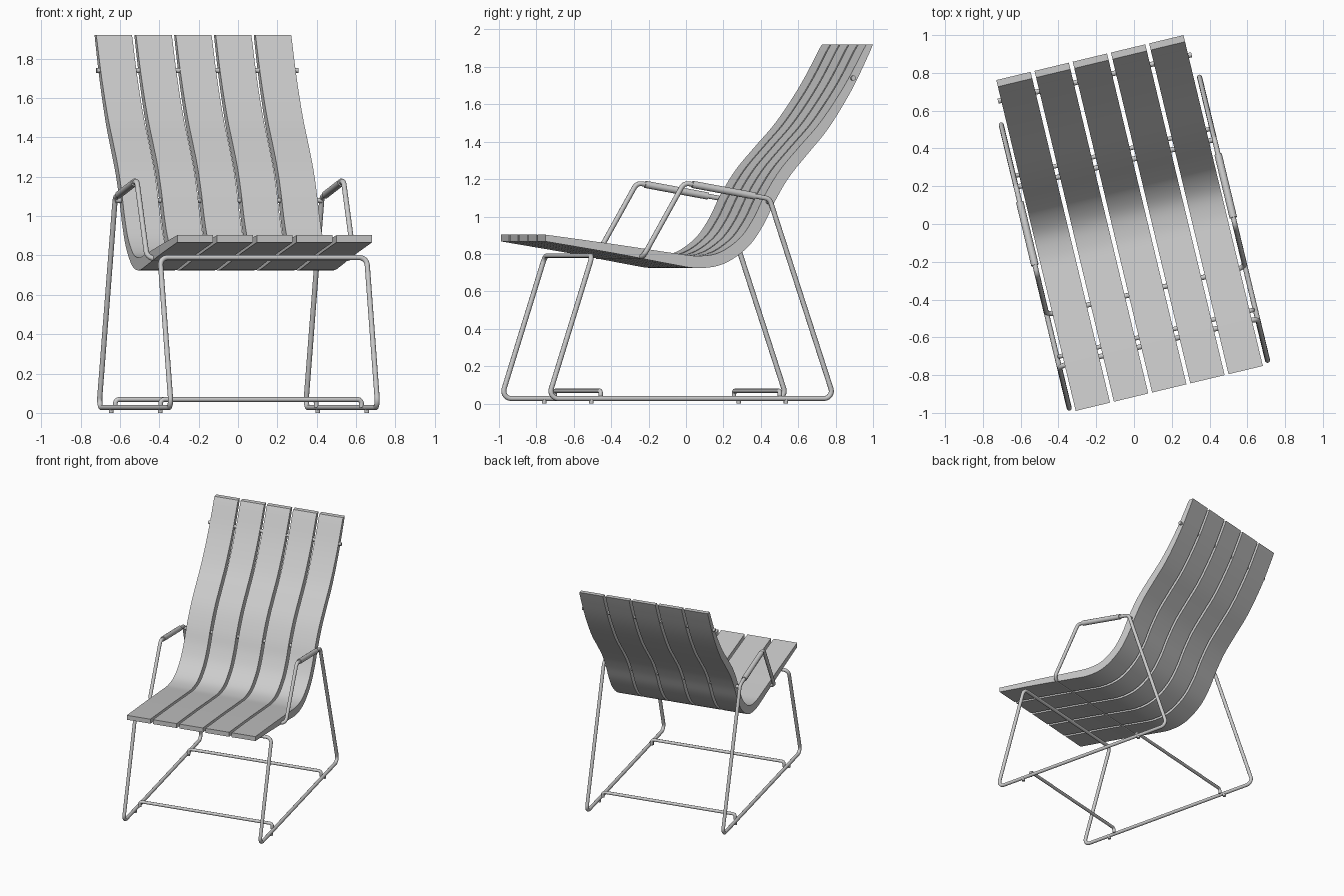
import bpy, bmesh, math
from mathutils import Vector, Matrix

if "Cube" in bpy.data.objects:
    bpy.data.objects.remove(bpy.data.objects["Cube"])

# the whole chair is turned about z; parts are built in its own frame
CHAIR = Matrix.Rotation(math.radians(13.5), 4, 'Z') @ Matrix.Translation((-0.021, 0, 0))
R = 0.0135
HALF = 0.54


def fillet(pts, rad, cyclic, n=8):
    """Round the corners of a 3D polyline."""
    out, count = [], len(pts)
    for i, p in enumerate(pts):
        p = Vector(p)
        if not cyclic and i in (0, count - 1):
            out.append(p)
            continue
        a = (Vector(pts[i - 1]) - p).normalized()
        b = (Vector(pts[(i + 1) % count]) - p).normalized()
        ang = a.angle(b)
        d = rad / math.tan(ang / 2)
        bis = (a + b).normalized()
        c = p + bis * (rad / math.sin(ang / 2))
        s, e = p + a * d - c, p + b * d - c
        sweep = s.angle(e)
        for k in range(n + 1):
            t = k / n
            out.append(c + (s * math.sin((1 - t) * sweep) + e * math.sin(t * sweep)) / math.sin(sweep))
    return out


def tube(name, pts, r=R, rad=None, cyclic=False):
    if rad:
        pts = fillet(pts, rad, cyclic)
    cu = bpy.data.curves.new(name, 'CURVE')
    cu.dimensions = '3D'
    cu.bevel_depth = r
    cu.bevel_resolution = 3
    cu.use_fill_caps = True
    sp = cu.splines.new('POLY')
    sp.points.add(len(pts) - 1)
    for q, p in zip(sp.points, pts):
        q.co = (*p, 1)
    sp.use_cyclic_u = cyclic
    ob = bpy.data.objects.new(name, cu)
    bpy.context.collection.objects.link(ob)
    ob.matrix_world = CHAIR
    return ob


# slat side profile: y, z of the centre line and thickness
PROFILE = [(-.89, .885, .036), (-.5, .826, .048), (-.2, .776, .060), (-.05, .757, .065),
           (.08, .778, .065), (.2, .86, .065), (.28, .97, .065), (.345, 1.1, .065),
           (.425, 1.23, .063), (.53, 1.355, .060), (.63, 1.47, .056), (.72, 1.60, .050),
           (.80, 1.735, .044), (.893, 1.92, .036)]


def spline(pts, n=5):
    P = [Vector(p) for p in pts]
    P = [2 * P[0] - P[1]] + P + [2 * P[-1] - P[-2]]
    out = []
    for i in range(1, len(P) - 2):
        a, b, c, d = P[i - 1:i + 3]
        for k in range(n):
            t = k / n
            out.append(0.5 * (2 * b + (c - a) * t + (2 * a - 5 * b + 4 * c - d) * t * t
                              + (3 * b - a - 3 * c + d) * t ** 3))
    return out + [P[-2]]


line = spline(PROFILE)
edges = []
for i, p in enumerate(line):
    t = line[min(i + 1, len(line) - 1)] - line[max(i - 1, 0)]
    nrm = Vector((-t.y, t.x)).normalized()
    if i == 0:
        nrm = Vector((0, 1))
    if i == len(line) - 1:
        nrm = Vector((-1, 0))          # top end is cut level
    c = Vector((p.x, p.y))
    edges.append((c + nrm * p.z / 2, c - nrm * p.z / 2))


def slat(name, x0, x1):
    bm = bmesh.new()
    rings = [[bm.verts.new((x, q.x, q.y)) for x, q in ((x0, a), (x1, a), (x1, b), (x0, b))]
             for a, b in edges]
    for r0, r1 in zip(rings, rings[1:]):
        for k in range(4):
            bm.faces.new((r0[k], r0[(k + 1) % 4], r1[(k + 1) % 4], r1[k]))
    bm.faces.new(rings[0])
    bm.faces.new(rings[-1][::-1])
    bmesh.ops.recalc_face_normals(bm, faces=bm.faces)
    me = bpy.data.meshes.new(name)
    bm.to_mesh(me)
    bm.free()
    ob = bpy.data.objects.new(name, me)
    bpy.context.collection.objects.link(ob)
    ob.matrix_world = CHAIR
    bpy.ops.object.select_all(action='DESELECT')
    ob.select_set(True)
    bpy.context.view_layer.objects.active = ob
    bpy.ops.object.shade_smooth_by_angle(angle=math.radians(30))


# five slats
W, GAP = 0.187, 0.021
for i in range(5):
    x = -0.51 + i * (W + GAP)
    slat(f"slat_{i + 1}", x, x + W)

# one continuous bent tube: front bar, legs, floor rails, arms and seat bar
side = [(-.64, .79), (-.882, .027), (.69, .027), (.335, 1.095), (-.135, 1.18), (-.36, .785)]
loop = [(HALF, y, z) for y, z in side] + [(-HALF, y, z) for y, z in reversed(side)]
tube("frame", loop, rad=0.04, cyclic=True)

# bars behind the backrest
tube("upper_back_bar", [(-.527, .80, 1.74), (.527, .80, 1.74)])
tube("lower_back_bar", [(-HALF, .335, 1.08), (HALF, .335, 1.08)])

# floor crossbars with ends bent down to the rails
for name, y in (("front_floor_bar", -.59), ("rear_floor_bar", .395)):
    tube(name, [(-.525, y, .027), (-.525, y, .068), (.525, y, .068), (.525, y, .027)], r=.012, rad=.02)

# arm grips and small feet
for sx, tag in ((-1, "left"), (1, "right")):
    x = sx * HALF
    tube(f"{tag}_arm_grip", [(x, .255, 1.1095), (x, -.09, 1.1719)], r=.02)
    for y, end in ((-.645, "front"), (.425, "rear")):
        tube(f"{tag}_{end}_foot", [(x, y, 0), (x, y, .025)], r=.012)
